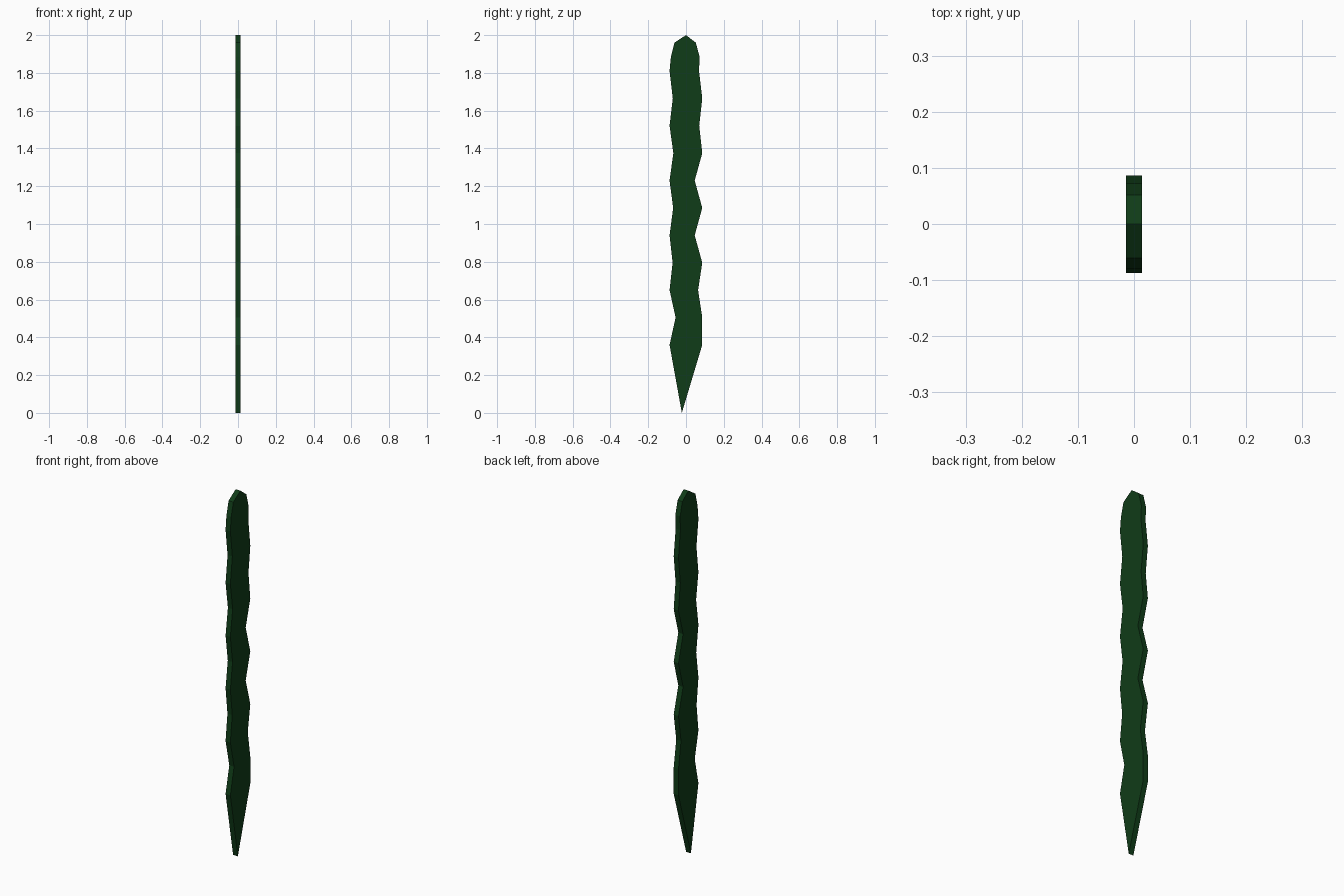
import bpy, bmesh

if "Cube" in bpy.data.objects:
    bpy.data.objects.remove(bpy.data.objects["Cube"])

HALF = 0.0145          # half thickness of the leaf
STEP = 0.145           # spacing of the wavy edge points
START = 0.36           # height where the pointed base ends

# Wavy edges, as y offsets at even heights from START upward
right = [0.086, 0.086, 0.064, 0.086, 0.046, 0.086, 0.046, 0.086, 0.07, 0.086, 0.069]
left = [-0.087, -0.055, -0.087, -0.071, -0.087, -0.068, -0.087, -0.067, -0.087, -0.07, -0.087]

right_edge = [(y, START + STEP * i) for i, y in enumerate(right)]
left_edge = [(y, START + STEP * i) for i, y in enumerate(left)]

# Rounded top and pointed base
right_edge += [(0.072, 1.885), (0.052, 1.96)]
left_edge += [(-0.08, 1.885), (-0.061, 1.96)]
base, top = (-0.022, 0.0), (0.0, 2.0)
outline = [base] + right_edge + [top] + left_edge[::-1]

# Leaf blade: flat outline extruded across x
bm = bmesh.new()
face = bm.faces.new([bm.verts.new((-HALF, y, z)) for y, z in outline])
ext = bmesh.ops.extrude_face_region(bm, geom=[face])
moved = [v for v in ext["geom"] if isinstance(v, bmesh.types.BMVert)]
bmesh.ops.translate(bm, verts=moved, vec=(2 * HALF, 0, 0))
bmesh.ops.recalc_face_normals(bm, faces=bm.faces)
bmesh.ops.triangulate(bm, faces=[f for f in bm.faces if len(f.verts) > 4])

mesh = bpy.data.meshes.new("leaf_blade")
bm.to_mesh(mesh)
bm.free()
leaf = bpy.data.objects.new("leaf_blade", mesh)
bpy.context.collection.objects.link(leaf)

# Dark green
green = bpy.data.materials.new("dark_green")
green.diffuse_color = (0.005, 0.045, 0.009, 1)
green.use_nodes = True
green.node_tree.nodes["Principled BSDF"].inputs["Base Color"].default_value = green.diffuse_color
mesh.materials.append(green)
